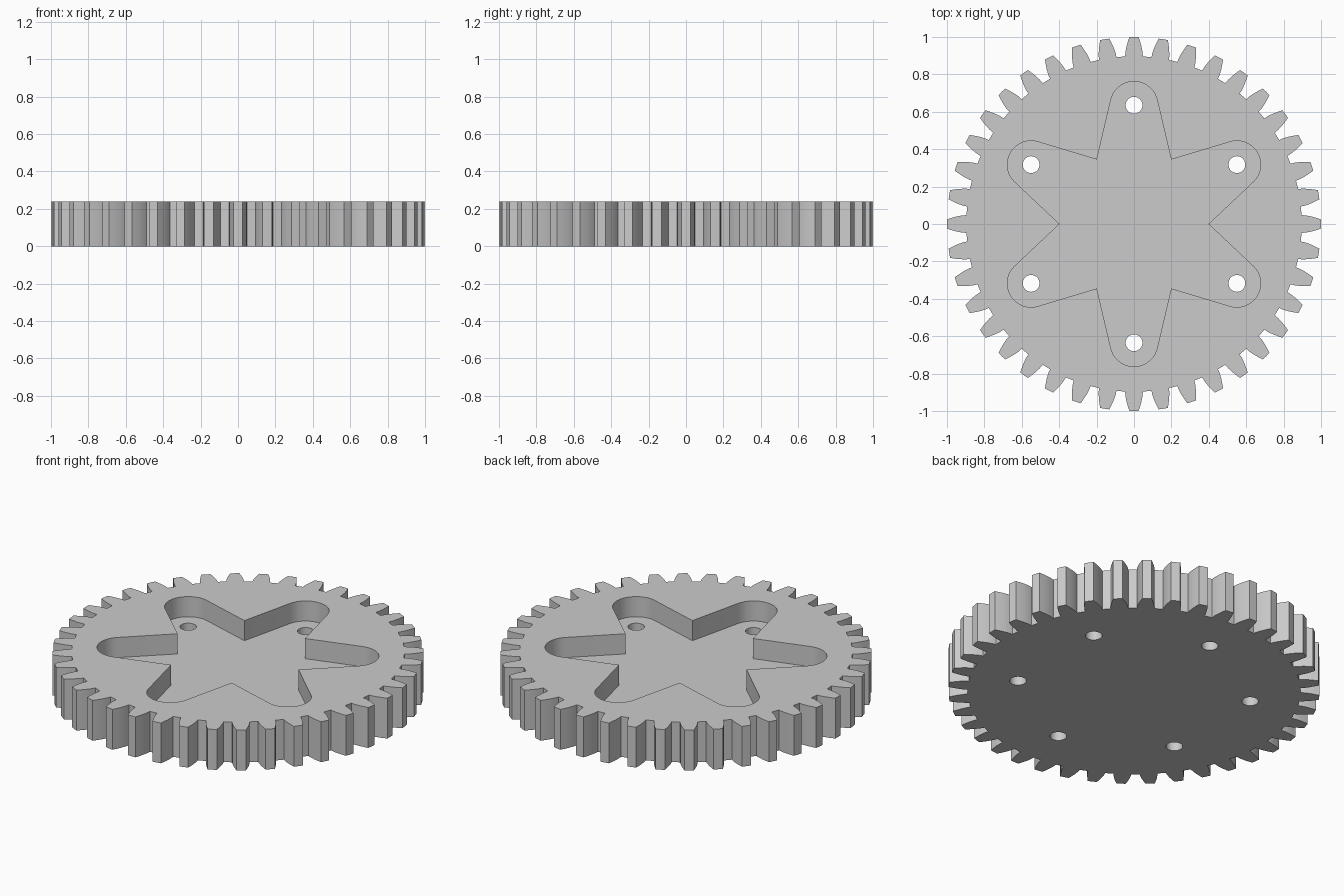
import bpy, bmesh, math
from mathutils import Vector

if "Cube" in bpy.data.objects:
    bpy.data.objects.remove(bpy.data.objects["Cube"], do_unlink=True)

TEETH, ARMS = 40, 6
HEIGHT, FLOOR = 0.24, 0.12
HOLE_RING, HOLE_R, ARM_R, NOTCH_R = 0.635, 0.045, 0.127, 0.398

grey = bpy.data.materials.new("grey_plastic")
grey.use_nodes = True
grey.diffuse_color = (0.6, 0.6, 0.6, 1)
grey.node_tree.nodes["Principled BSDF"].inputs["Base Color"].default_value = (0.6, 0.6, 0.6, 1)


def polar(r, a):
    return Vector((r * math.cos(a), r * math.sin(a)))


def prism(name, outline, z0, z1):
    """Extrude a flat counter-clockwise outline from z0 to z1."""
    bm = bmesh.new()
    face = bm.faces.new([bm.verts.new((p.x, p.y, z0)) for p in outline])
    top = bmesh.ops.extrude_face_region(bm, geom=[face])["geom"]
    verts = [v for v in top if isinstance(v, bmesh.types.BMVert)]
    bmesh.ops.translate(bm, verts=verts, vec=(0, 0, z1 - z0))
    bmesh.ops.recalc_face_normals(bm, faces=bm.faces)
    mesh = bpy.data.meshes.new(name)
    bm.to_mesh(mesh)
    bm.free()
    mesh.materials.append(grey)
    obj = bpy.data.objects.new(name, mesh)
    bpy.context.collection.objects.link(obj)
    return obj


def cut(target, cutter):
    cutter.hide_render = True
    mod = target.modifiers.new("cut", "BOOLEAN")
    mod.operation, mod.solver, mod.object = "DIFFERENCE", "EXACT", cutter
    bpy.context.view_layer.objects.active = target
    bpy.ops.object.modifier_apply(modifier=mod.name)
    bpy.data.objects.remove(cutter, do_unlink=True)


# Toothed wheel: half width and radius along one tooth flank, mirrored
flank = [(0.0475, 0.897), (0.046, 0.92), (0.040, 0.95), (0.033, 0.975), (0.025, 1.0)]
tooth = [(-w / r, r) for w, r in flank] + [(0, 1.0)] + [(w / r, r) for w, r in reversed(flank)]
outline = [polar(r, math.tau * i / TEETH + a) for i in range(TEETH) for a, r in tooth]
gear = prism("gear_wheel", outline, 0, HEIGHT)

# Star pocket: each arm is a round end whose tangents meet at the notches
notch = polar(NOTCH_R, math.pi / ARMS)
to_notch = notch - Vector((HOLE_RING, 0))
sweep = math.atan2(to_notch.y, to_notch.x) - math.acos(ARM_R / to_notch.length)
star = []
for i in range(ARMS):
    turn = math.pi / 2 + math.tau * i / ARMS
    centre = polar(HOLE_RING, turn)
    star += [centre + polar(ARM_R, turn + sweep * (k / 12 - 1)) for k in range(25)]
    star.append(polar(NOTCH_R, turn + math.pi / ARMS))
cut(gear, prism("pocket_cutter", star, FLOOR, HEIGHT + 0.1))

# Bolt holes through the pocket floor
for i in range(ARMS):
    centre = polar(HOLE_RING, math.pi / 2 + math.tau * i / ARMS)
    circle = [centre + polar(HOLE_R, math.tau * k / 32) for k in range(32)]
    cut(gear, prism("hole_cutter", circle, -0.1, HEIGHT + 0.1))

bpy.ops.object.select_all(action="DESELECT")
gear.select_set(True)
bpy.context.view_layer.objects.active = gear
bpy.ops.object.shade_smooth_by_angle(angle=math.radians(25))
